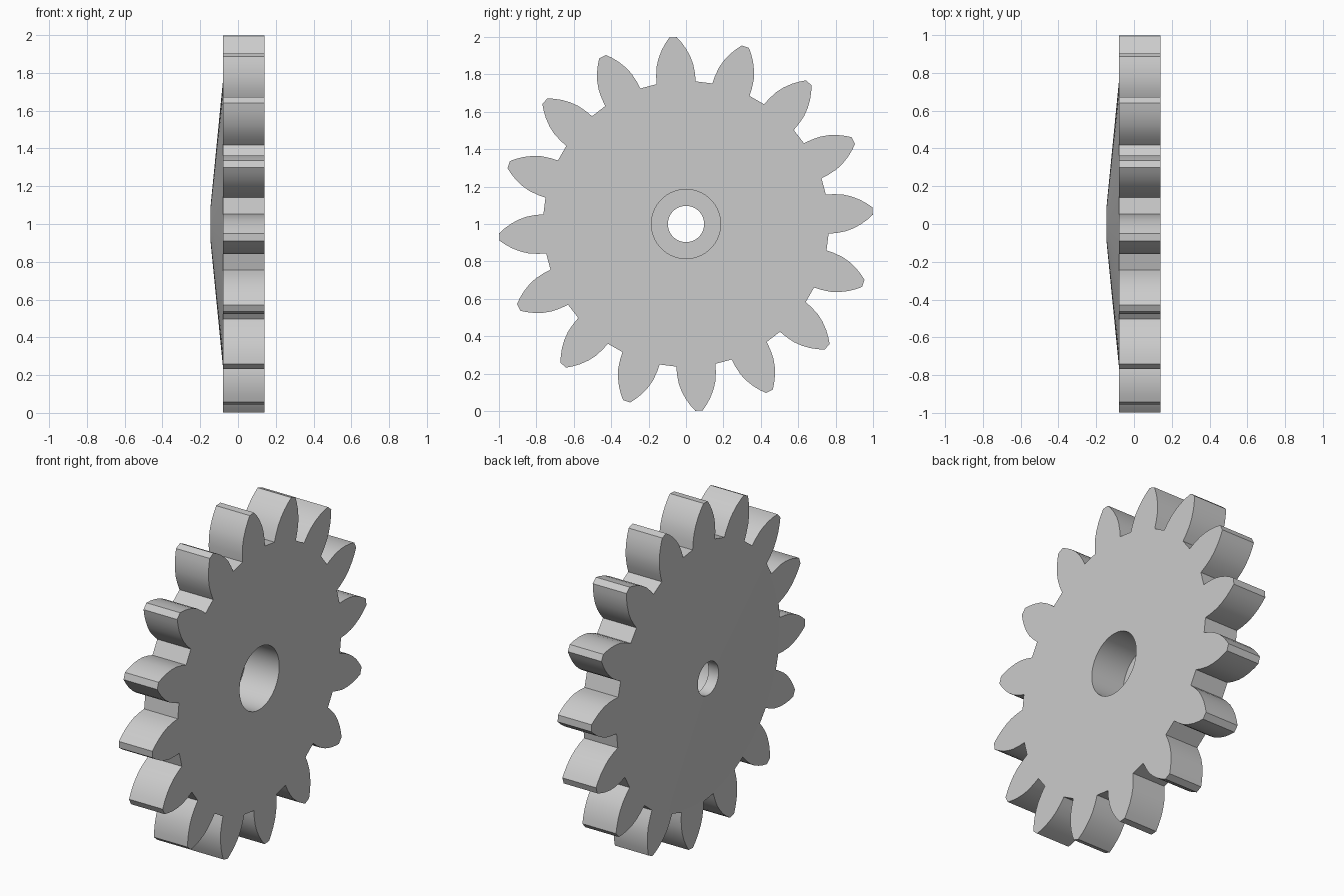
import bpy, bmesh, math
from math import cos, sin, pi

cube = bpy.data.objects.get("Cube")
if cube:
    bpy.data.objects.remove(cube)

TEETH = 16
PHASE = math.radians(94)
FRONT_X, BACK_X, HUB_X = 0.14, -0.08, -0.145
BORE_R, HOLE_R, CONE_R = 0.185, 0.097, 0.755
SEGMENTS = 64

# Half tooth: (half width, distance from the axle), root to tip
HALF_TOOTH = [(0.105, 0.757), (0.104, 0.80), (0.098, 0.85), (0.085, 0.893),
              (0.065, 0.936), (0.042, 0.972), (0.020, 1.0)]

mat = bpy.data.materials.new("plain grey")
grey = (0.6, 0.6, 0.6, 1)
mat.diffuse_color = grey
mat.use_nodes = True
mat.node_tree.nodes["Principled BSDF"].inputs["Base Color"].default_value = grey


def gear_outline():
    """Tooth profile mirrored and repeated around the axle."""
    tooth = [(-s, h) for s, h in HALF_TOOTH] + HALF_TOOTH[::-1]
    points = []
    for i in range(TEETH):
        a = PHASE + i * 2 * pi / TEETH
        points += [(h * cos(a) - s * sin(a), h * sin(a) + s * cos(a)) for s, h in tooth]
    return points


def circle(r):
    return [(r * cos(2 * pi * i / SEGMENTS), r * sin(2 * pi * i / SEGMENTS))
            for i in range(SEGMENTS)]


bm = bmesh.new()


def ring(points, x):
    """Closed loop of edges in the plane at x."""
    verts = [bm.verts.new((x, y, z + 1)) for y, z in points]
    edges = [bm.edges.new((verts[i - 1], verts[i])) for i in range(len(verts))]
    return verts, edges


def wall(a, b):
    """Quads between two loops of equal count."""
    for i in range(len(a[0])):
        bm.faces.new((a[0][i - 1], a[0][i], b[0][i], b[0][i - 1]))


def cap(outer, inner):
    """Flat face with a round opening."""
    bmesh.ops.triangle_fill(bm, edges=outer[1] + inner[1], use_beauty=True)


# Toothed rim
teeth_front = ring(gear_outline(), FRONT_X)
teeth_back = ring(gear_outline(), BACK_X)
wall(teeth_front, teeth_back)

# Stepped bore and shallow cone on the back
bore_front = ring(circle(BORE_R), FRONT_X)
bore_floor = ring(circle(BORE_R), BACK_X)
hole_floor = ring(circle(HOLE_R), BACK_X)
hole_back = ring(circle(HOLE_R), HUB_X)
cone_base = ring(circle(CONE_R), BACK_X)
for a, b in ((bore_front, bore_floor), (bore_floor, hole_floor),
             (hole_floor, hole_back), (hole_back, cone_base)):
    wall(a, b)

# Flat faces
cap(teeth_front, bore_front)
cap(teeth_back, cone_base)

bmesh.ops.recalc_face_normals(bm, faces=bm.faces[:])

# Smooth curved walls, crisp rims
for f in bm.faces:
    f.smooth = True
for e in bm.edges:
    e.smooth = e.calc_face_angle(0) < math.radians(25)
for e in cone_base[1]:
    e.smooth = False

mesh = bpy.data.meshes.new("gear_wheel")
bm.to_mesh(mesh)
bm.free()
mesh.materials.append(mat)
bpy.context.collection.objects.link(bpy.data.objects.new("gear_wheel", mesh))
